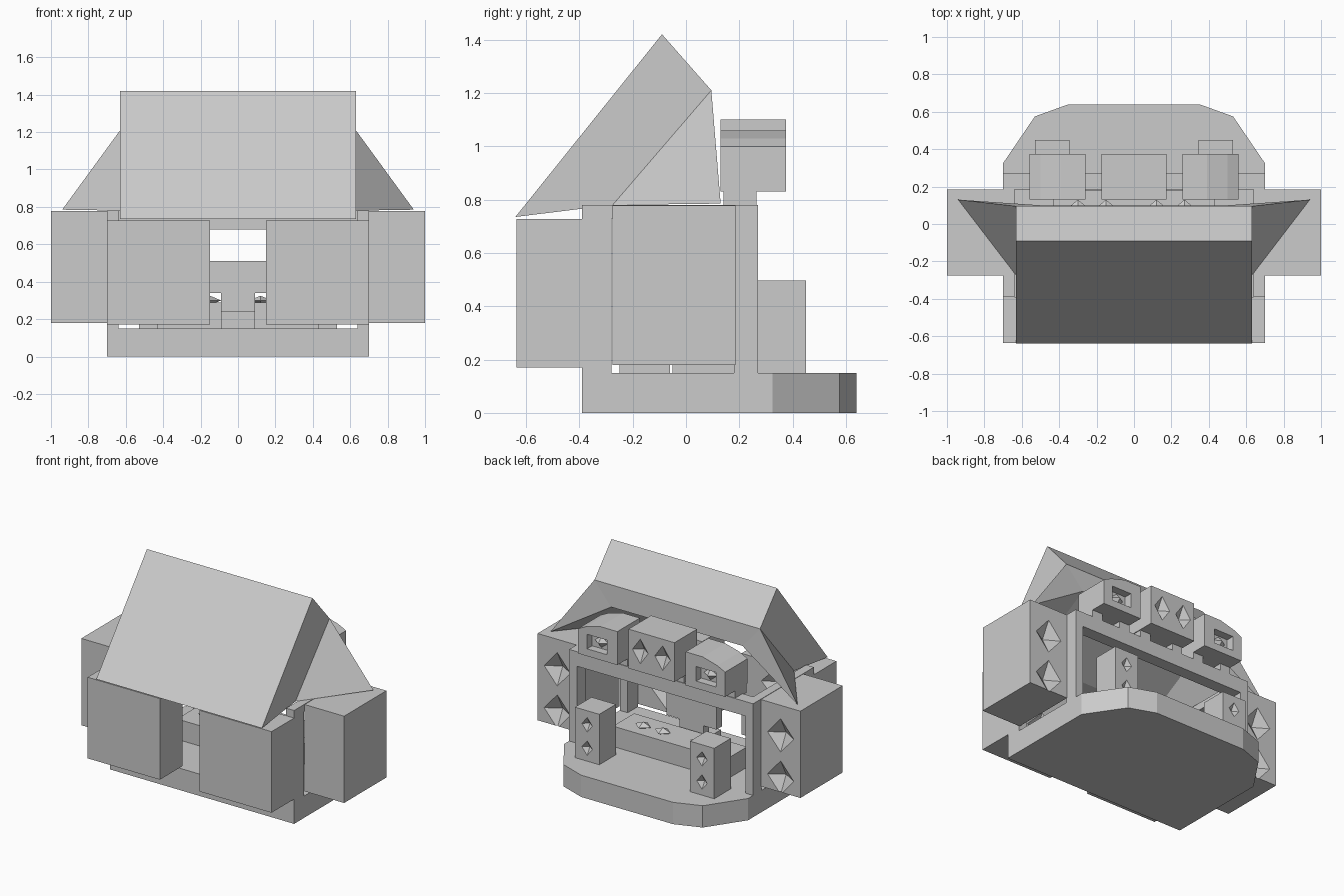
import bpy
import bmesh
from mathutils import Matrix, Vector

old = bpy.data.objects.get("Cube")
if old:
    bpy.data.objects.remove(old)

grey = bpy.data.materials.new("light grey")
grey.use_nodes = True
grey.diffuse_color = (0.6, 0.6, 0.6, 1)
grey.node_tree.nodes["Principled BSDF"].inputs["Base Color"].default_value = (0.6, 0.6, 0.6, 1)


def finish(name, bm):
    bmesh.ops.recalc_face_normals(bm, faces=bm.faces[:])
    mesh = bpy.data.meshes.new(name)
    bm.to_mesh(mesh)
    bm.free()
    mesh.materials.append(grey)
    ob = bpy.data.objects.new(name, mesh)
    bpy.context.scene.collection.objects.link(ob)
    return ob


def add_box(bm, lo, hi):
    lo, hi = Vector(lo), Vector(hi)
    m = Matrix.Translation((lo + hi) / 2) @ Matrix.Diagonal((*(hi - lo), 1))
    bmesh.ops.create_cube(bm, size=1, matrix=m)


def add_diamond(bm, c, w, d, h):
    # octahedron: four-sided double pyramid
    c = Vector(c)
    ring = [bm.verts.new(c + Vector(p)) for p in ((w, 0, 0), (0, 0, h), (-w, 0, 0), (0, 0, -h))]
    for y in (-d, d):
        tip = bm.verts.new(c + Vector((0, y, 0)))
        for i in range(4):
            bm.faces.new((ring[i], ring[(i + 1) % 4], tip))


def box(name, lo, hi):
    bm = bmesh.new()
    add_box(bm, lo, hi)
    return finish(name, bm)


def prism(name, pts, vec, to3d):
    bm = bmesh.new()
    face = bm.faces.new([bm.verts.new(to3d(*p)) for p in pts])
    ext = bmesh.ops.extrude_face_region(bm, geom=[face])
    bmesh.ops.translate(bm, vec=vec, verts=[v for v in ext["geom"] if isinstance(v, bmesh.types.BMVert)])
    return finish(name, bm)


def carve(ob, diamonds=(), boxes=()):
    # sink diamond or rectangular recesses into a block
    bm = bmesh.new()
    for d in diamonds:
        add_diamond(bm, *d)
    for b in boxes:
        add_box(bm, *b)
    cutter = finish("recess_cutter", bm)
    cutter.hide_render = True
    mod = ob.modifiers.new("recess", "BOOLEAN")
    mod.operation, mod.solver, mod.object = "DIFFERENCE", "EXACT", cutter
    bpy.context.view_layer.update()
    graph = bpy.context.evaluated_depsgraph_get()
    mesh = bpy.data.meshes.new_from_object(ob.evaluated_get(graph))
    ob.modifiers.clear()
    ob.data = mesh
    bpy.data.objects.remove(cutter)


# stage platform with angled audience edge
half = [(0.7, -0.39), (0.7, 0.325), (0.53, 0.575), (0.35, 0.64)]
outline = half + [(-x, y) for x, y in reversed(half)]
prism("platform", outline, (0, 0, 0.15), lambda x, y: (x, y, 0))

for side, s in (("left", 1), ("right", -1)):
    def span(a, b):
        return min(a * s, b * s), max(a * s, b * s)

    # posts and side rail
    x0, x1 = span(0.64, 0.7)
    box(side + "_front_post", (x0, -0.39, 0.15), (x1, -0.28, 0.78))
    box(side + "_back_post", (x0, 0.18, 0.15), (x1, 0.27, 0.78))
    box(side + "_rail", (x0, -0.28, 0.73), (x1, 0.18, 0.78))

    # big blocks outside the frame
    x0, x1 = span(0.7, 1.0)
    wing_block = box(side + "_side_block", (x0, -0.275, 0.18), (x1, 0.185, 0.777))
    carve(wing_block, [((s * 0.85, 0.185, z), 0.1, 0.06, 0.115) for z in (0.28, 0.57)])
    x0, x1 = span(0.15, 0.7)
    front_block = box(side + "_front_block", (x0, -0.635, 0.17), (x1, -0.39, 0.728))
    carve(front_block, [((s * 0.42, -0.39, z), 0.12, 0.06, 0.12) for z in (0.31, 0.58)])

    # stage monitor
    x0, x1 = span(0.345, 0.53)
    monitor = box(side + "_monitor", (x0, 0.27, 0.15), (x1, 0.45, 0.497))
    carve(monitor, [((s * 0.437, 0.45, z), 0.04, 0.03, 0.05) for z in (0.24, 0.4)])

    # upper lamp with sloping top and a window
    prof = [(0.26, 0.83), (0.56, 0.83), (0.56, 1.0), (0.5, 1.03), (0.39, 1.06), (0.26, 1.06)]
    lamp = prism(side + "_lamp", prof, (0, 0.245, 0), lambda x, z: (x * s, 0.13, z))
    x0, x1 = span(0.34, 0.49)
    carve(lamp, boxes=[((x0, 0.32, 0.88), (x1, 0.42, 0.98))])
    bm = bmesh.new()
    add_diamond(bm, (s * 0.415, 0.325, 0.93), 0.05, 0.035, 0.04)
    finish(side + "_lamp_bulb", bm)

# upper middle block
middle = box("middle_lamp", (-0.175, 0.13, 0.83), (0.175, 0.375, 1.1))
carve(middle, [((x, 0.375, 0.97), 0.06, 0.045, 0.085) for x in (-0.085, 0.085)])

# cross beam and the brackets that carry the lamps
box("cross_beam", (-0.64, 0.185, 0.68), (0.64, 0.27, 0.78))
bm = bmesh.new()
for x in (-0.52, -0.3, -0.13, 0.13, 0.3, 0.52):
    add_box(bm, (x - 0.04, 0.14, 0.77), (x + 0.04, 0.265, 0.83))
finish("lamp_brackets", bm)

# bench with small items on it
box("bench", (-0.43, -0.05, 0.15), (0.43, 0.18, 0.29))
bm = bmesh.new()
for x in (-0.3, -0.15, 0.12, 0.27):
    add_diamond(bm, (x, 0.08, 0.3), 0.06, 0.05, 0.025)
finish("bench_items", bm)

# board on a stand in the middle of the stage
box("board", (-0.19, -0.12, 0.34), (0.19, -0.06, 0.51))
box("board_stand", (-0.09, -0.12, 0.15), (0.09, -0.06, 0.34))
box("step", (-0.09, -0.25, 0.15), (0.09, -0.12, 0.24))

# roof: gable shell with flared wings, hollow toward the back
bm = bmesh.new()
shape = {"eave": (0.63, -0.64, 0.735), "ridge": (0.63, -0.09, 1.42), "back": (0.63, 0.095, 1.21),
         "tip": (0.94, 0.13, 0.785), "foot": (0.63, -0.275, 0.78),
         "arch": (0.5, 0.1, 1.06), "inner": (0.5, -0.4, 0.78)}
sides = [{k: bm.verts.new((x * s, y, z)) for k, (x, y, z) in shape.items()} for s in (1, -1)]
for v in sides:
    for names in ("eave ridge back foot", "back tip foot", "back tip arch", "arch tip inner",
                  "tip foot inner", "foot eave inner"):
        bm.faces.new([v[n] for n in names.split()])
a, b = sides
for p, q in (("eave", "ridge"), ("ridge", "back"), ("back", "arch"), ("arch", "inner"), ("inner", "eave")):
    bm.faces.new((a[p], b[p], b[q], a[q]))
finish("roof", bm)
